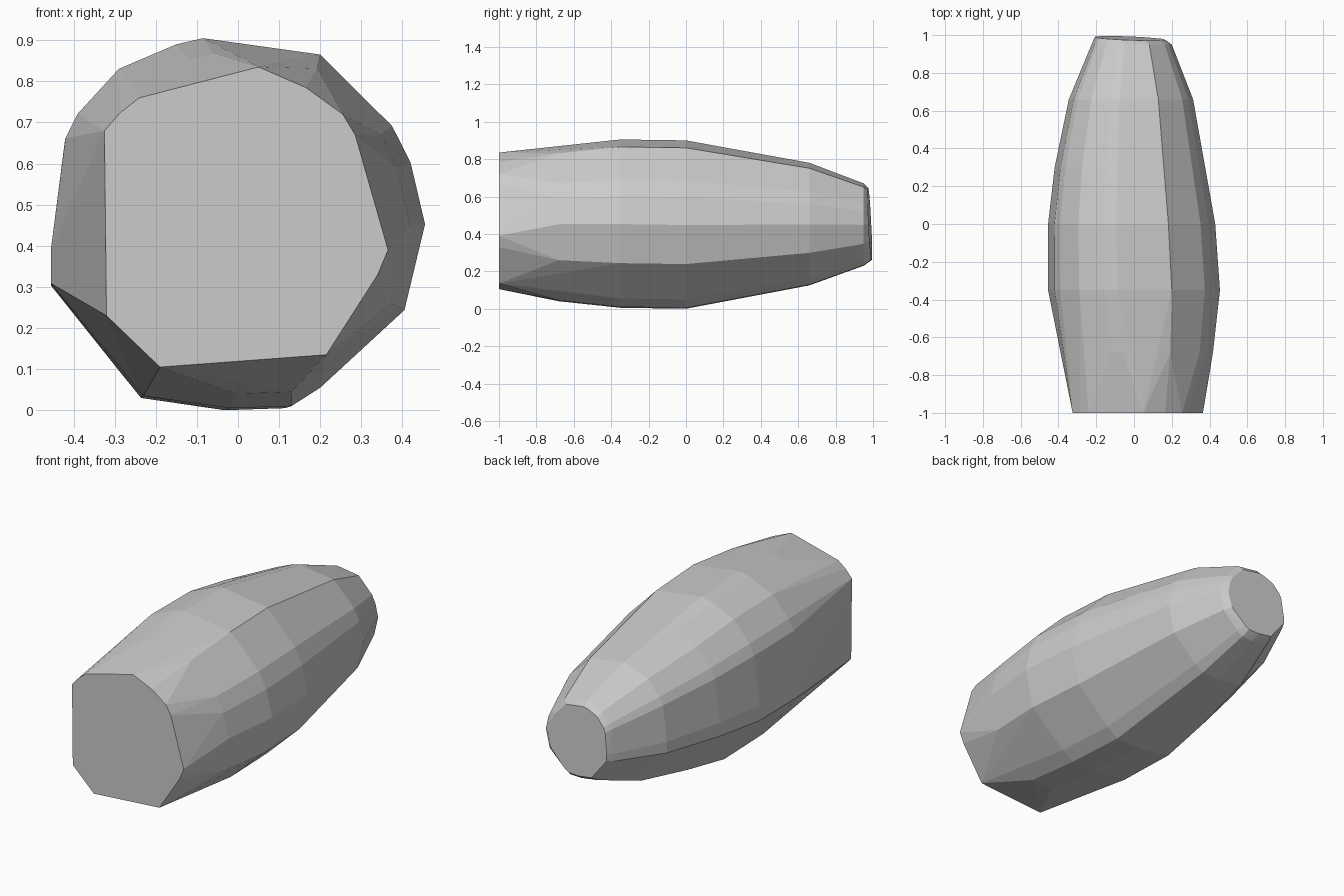
import bpy, bmesh

if "Cube" in bpy.data.objects:
    bpy.data.objects.remove(bpy.data.objects["Cube"])

# Widest cross-section (x, z), seen from the front
WIDE = [(-.085, .905), (-.15, .89), (-.29, .83), (-.39, .72), (-.42, .66),
        (-.455, .39), (-.455, .305), (-.23, .03), (-.02, 0), (.13, .005),
        (.2, .05), (.405, .24), (.455, .45), (.42, .6), (.375, .69), (.2, .865)]
# Flat front cut at y = -1
FRONT = [(-.325, .68), (-.285, .725), (-.24, .76), (.05, .835), (.165, .785),
         (.255, .72), (.285, .67), (.365, .39), (.34, .33), (.215, .135),
         (-.19, .105), (-.32, .23)]
# Stations along the body: y, x min, x max, z min, z max
STATIONS = [(-.68, -.388, .418, .04, .868), (-.35, -.455, .455, .005, .905),
            (0, -.455, .43, 0, .9), (.3, -.42, .382, .055, .848),
            (.66, -.345, .313, .125, .78), (.95, -.225, .2, .23, .67)]


def fitted(x0, x1, z0, z1):
    """The wide section squeezed into a given bounding box."""
    for x, z in WIDE:
        yield x0 + (x + .455) / .91 * (x1 - x0), z0 + z / .905 * (z1 - z0)


bm = bmesh.new()
for x, z in FRONT:
    bm.verts.new((x, -1, z))
for y, *box in STATIONS:
    for x, z in fitted(*box):
        bm.verts.new((x, y, z))
# Slightly tilted back cap
for x, z in fitted(-.205, .165, .26, .645):
    bm.verts.new((x, 1 - .05 * (z - .26) - .04 * (x + .205), z))

# Wrap all sections in one faceted convex skin
hull = bmesh.ops.convex_hull(bm, input=bm.verts[:])
loose = [v for v in bm.verts if not v.link_faces]
bmesh.ops.delete(bm, geom=loose, context='VERTS')
bmesh.ops.dissolve_limit(bm, angle_limit=.03, verts=bm.verts[:], edges=bm.edges[:])
bmesh.ops.recalc_face_normals(bm, faces=bm.faces[:])

mesh = bpy.data.meshes.new("long_boulder")
bm.to_mesh(mesh)
bm.free()
bpy.context.collection.objects.link(bpy.data.objects.new("long_boulder", mesh))
